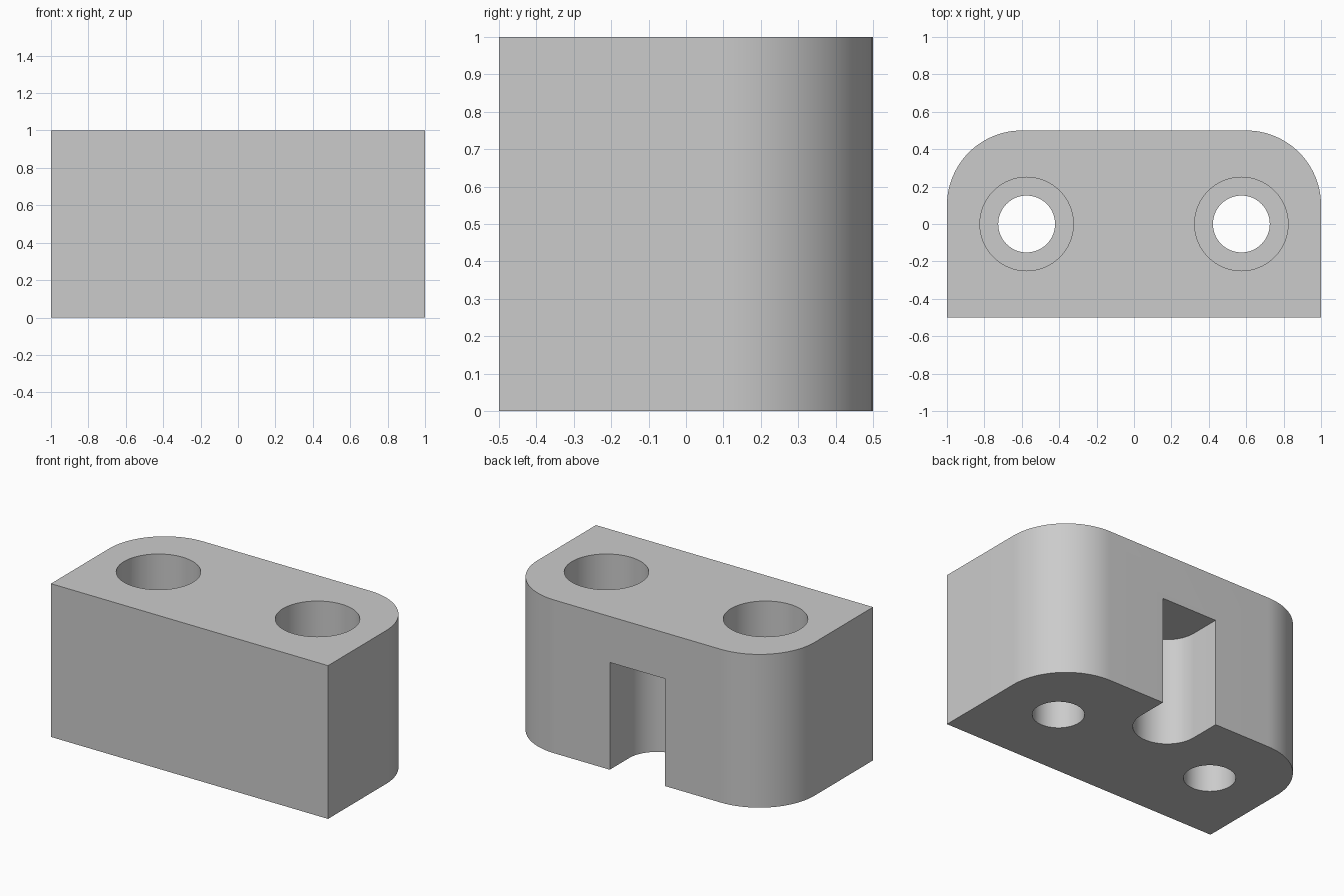
import bpy, bmesh
from math import pi, sin, cos, radians

if "Cube" in bpy.data.objects:
    bpy.data.objects.remove(bpy.data.objects["Cube"], do_unlink=True)

grey = bpy.data.materials.new("plain_grey")
grey.use_nodes = True
colour = (0.6, 0.6, 0.6, 1)
grey.diffuse_color = colour
grey.node_tree.nodes["Principled BSDF"].inputs["Base Color"].default_value = colour


def arc(cx, cy, r, start, end, steps):
    angles = [start + (end - start) * i / steps for i in range(steps + 1)]
    return [(cx + r * cos(a), cy + r * sin(a)) for a in angles]


def prism(name, outline, z0, z1):
    """Extrude a counter-clockwise outline from z0 up to z1."""
    bm = bmesh.new()
    base = bm.faces.new([bm.verts.new((x, y, z0)) for x, y in outline])
    top = bmesh.ops.extrude_face_region(bm, geom=[base])["geom"]
    bmesh.ops.translate(bm, vec=(0, 0, z1 - z0),
                        verts=[v for v in top if isinstance(v, bmesh.types.BMVert)])
    bmesh.ops.recalc_face_normals(bm, faces=bm.faces)
    mesh = bpy.data.meshes.new(name)
    bm.to_mesh(mesh)
    bm.free()
    mesh.materials.append(grey)
    obj = bpy.data.objects.new(name, mesh)
    bpy.context.collection.objects.link(obj)
    return obj


def cylinder(name, x, r, z0, z1):
    return prism(name, arc(x, 0, r, 0, 2 * pi, 64)[:-1], z0, z1)


# Block with two rounded back corners
corner = 0.4
outline = [(-1, -0.5), (1, -0.5)]
outline += arc(1 - corner, 0.5 - corner, corner, 0, pi / 2, 24)
outline += arc(corner - 1, 0.5 - corner, corner, pi / 2, pi, 24)
block = prism("mounting_block", outline, 0, 1)

# Round-ended slot, open at the back and the bottom
slot = [(0.2, 0.7), (-0.2, 0.7)] + arc(0, 0.3, 0.2, pi, 2 * pi, 32)
cutters = [prism("slot_cutter", slot, -0.1, 0.7)]

# Counterbored bolt holes
for side, x in (("left", 0.574), ("right", -0.574)):
    cutters.append(cylinder(side + "_hole_cutter", x, 0.152, -0.1, 1.1))
    cutters.append(cylinder(side + "_counterbore_cutter", x, 0.25, 0.5, 1.1))

bpy.ops.object.select_all(action="DESELECT")
block.select_set(True)
bpy.context.view_layer.objects.active = block
for cutter in cutters:
    cutter.hide_render = True
    cut = block.modifiers.new(cutter.name, "BOOLEAN")
    cut.operation = "DIFFERENCE"
    cut.solver = "EXACT"
    cut.object = cutter
    bpy.ops.object.modifier_apply(modifier=cut.name)
for cutter in cutters:
    bpy.data.objects.remove(cutter, do_unlink=True)

# Smooth curved walls, sharp rims
bpy.ops.object.shade_smooth_by_angle(angle=radians(30))
